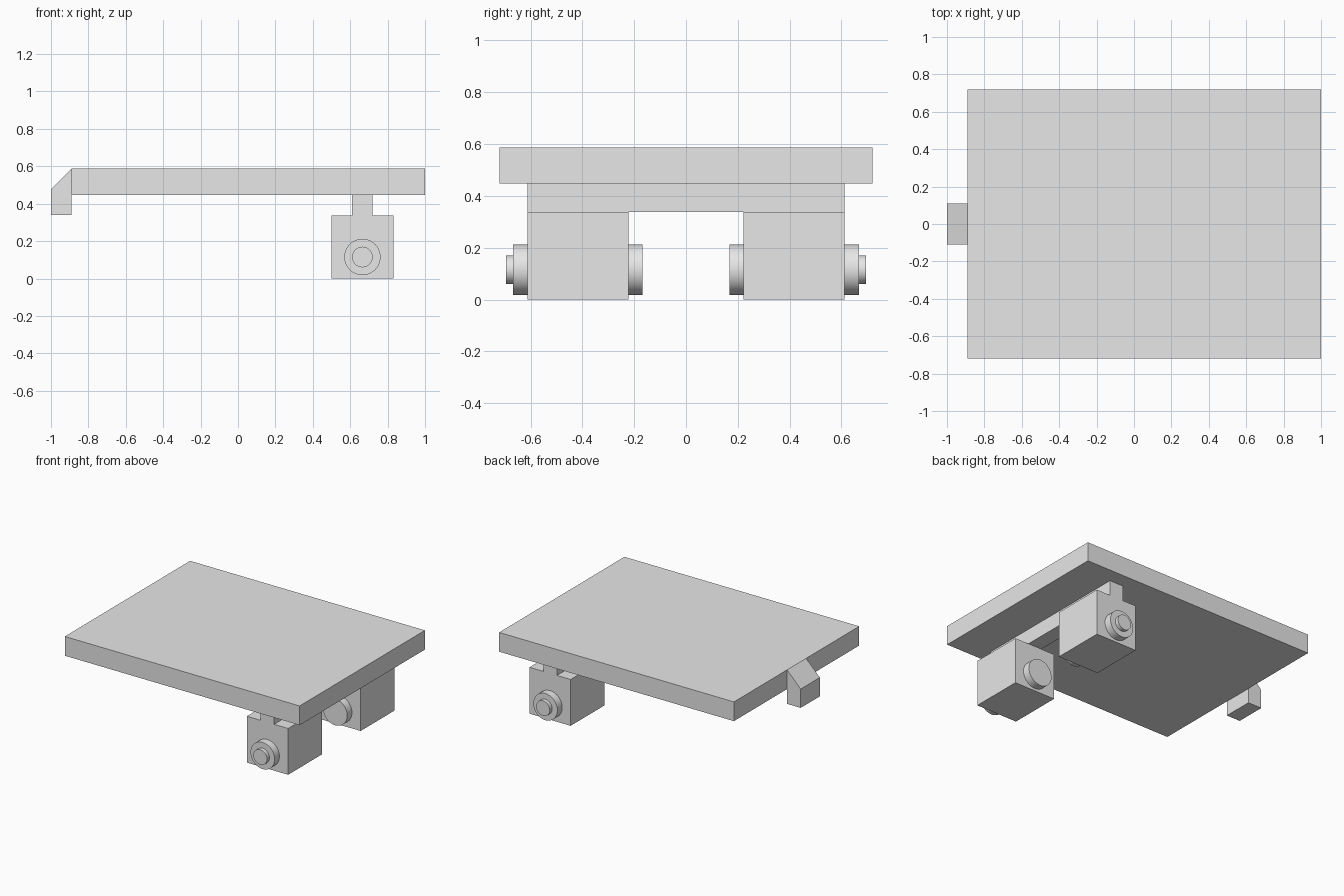
import bpy
import bmesh
import math
from mathutils import Matrix

cube = bpy.data.objects.get("Cube")
if cube:
    bpy.data.objects.remove(cube, do_unlink=True)

grey = bpy.data.materials.new("light grey")
grey.use_nodes = True
grey.diffuse_color = (0.8, 0.8, 0.8, 1)
grey.node_tree.nodes["Principled BSDF"].inputs["Base Color"].default_value = (0.8, 0.8, 0.8, 1)


def finish(bm, name):
    bmesh.ops.recalc_face_normals(bm, faces=bm.faces)
    mesh = bpy.data.meshes.new(name)
    bm.to_mesh(mesh)
    bm.free()
    mesh.materials.append(grey)
    obj = bpy.data.objects.new(name, mesh)
    bpy.context.collection.objects.link(obj)
    return obj


def prism(name, profile, y0, y1):
    """Extrude an x-z profile along y."""
    bm = bmesh.new()
    face = bm.faces.new([bm.verts.new((x, y0, z)) for x, z in profile])
    ext = bmesh.ops.extrude_face_region(bm, geom=[face])
    verts = [v for v in ext["geom"] if isinstance(v, bmesh.types.BMVert)]
    bmesh.ops.translate(bm, vec=(0, y1 - y0, 0), verts=verts)
    return finish(bm, name)


def box(name, x0, x1, y0, y1, z0, z1):
    return prism(name, [(x0, z0), (x1, z0), (x1, z1), (x0, z1)], y0, y1)


def disc(name, radius, y0, y1):
    """Round disc on the axle line, lying along y."""
    bm = bmesh.new()
    place = Matrix.Translation((0.665, (y0 + y1) / 2, 0.115)) @ Matrix.Rotation(math.pi / 2, 4, "X")
    bmesh.ops.create_cone(bm, cap_ends=True, segments=64, radius1=radius,
                          radius2=radius, depth=abs(y1 - y0), matrix=place)
    obj = finish(bm, name)
    bpy.ops.object.select_all(action="DESELECT")
    obj.select_set(True)
    bpy.context.view_layer.objects.active = obj
    bpy.ops.object.shade_smooth_by_angle(angle=math.radians(30))


# Flat top plate
box("top_plate", -0.89, 1.0, -0.72, 0.72, 0.447, 0.587)

# Chamfered hook at the end of the plate
prism("end_hook", [(-1, 0.34), (-0.89, 0.34), (-0.89, 0.587), (-1, 0.477)], -0.11, 0.11)

# Cross bar joining the two blocks to the plate
box("cross_bar", 0.61, 0.72, -0.612, 0.612, 0.337, 0.447)

# Mirrored blocks with round bosses on both sides
for label, s in (("front", -1), ("back", 1)):
    y0, y1 = sorted((s * 0.222, s * 0.612))
    box(label + "_block", 0.5, 0.832, y0, y1, 0, 0.337)
    disc(label + "_inner_boss", 0.097, s * 0.167, s * 0.222)
    disc(label + "_outer_boss", 0.097, s * 0.612, s * 0.667)
    disc(label + "_axle_end", 0.055, s * 0.667, s * 0.695)
